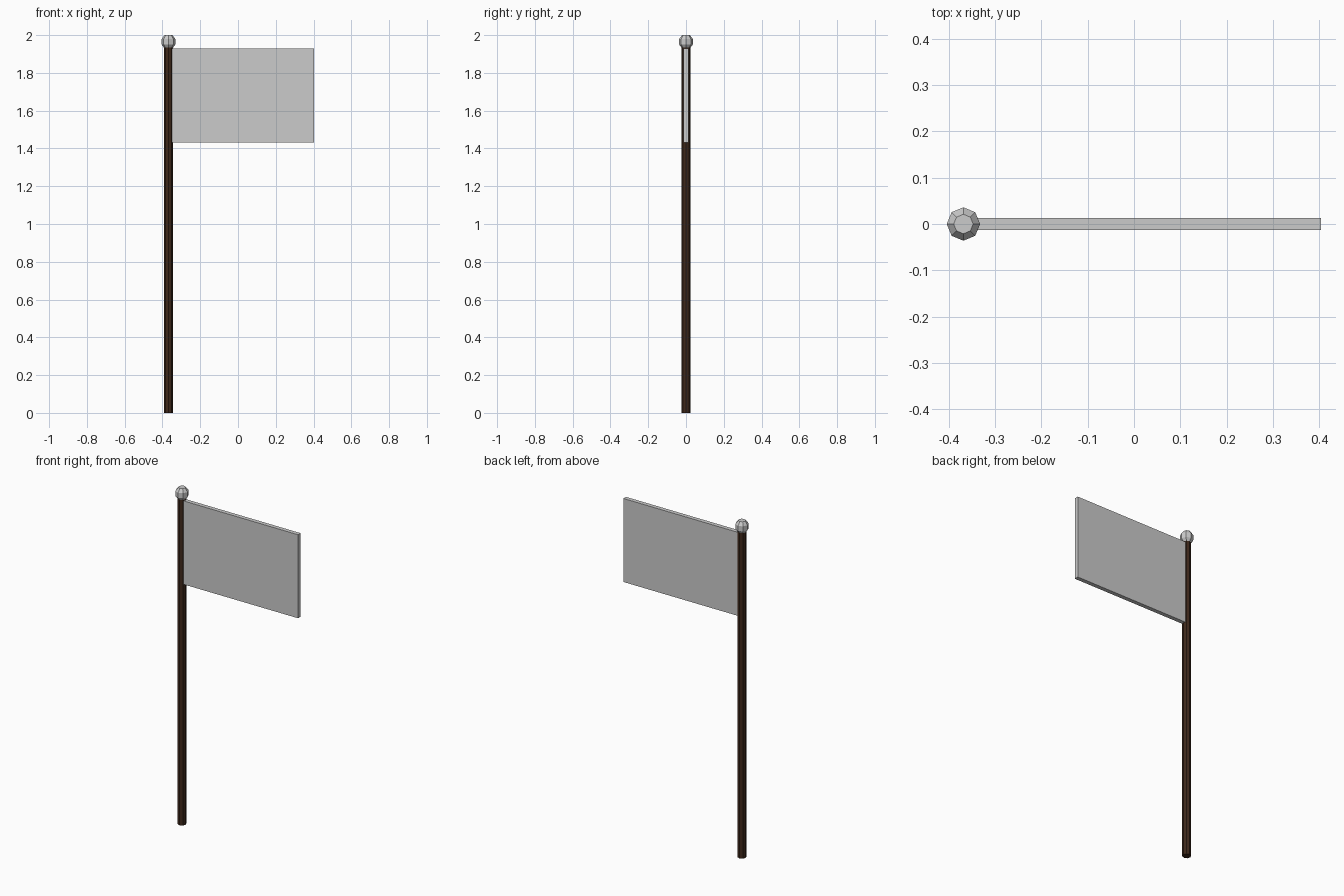
import bpy, bmesh, math

if "Cube" in bpy.data.objects:
    bpy.data.objects.remove(bpy.data.objects["Cube"])

POLE_X = -0.368


def material(name, rgb):
    m = bpy.data.materials.new(name)
    m.diffuse_color = (*rgb, 1)
    m.use_nodes = True
    m.node_tree.nodes["Principled BSDF"].inputs["Base Color"].default_value = m.diffuse_color
    return m


def finish(name, bm, mat):
    bmesh.ops.recalc_face_normals(bm, faces=bm.faces)
    mesh = bpy.data.meshes.new(name)
    bm.to_mesh(mesh)
    bm.free()
    mesh.materials.append(mat)
    obj = bpy.data.objects.new(name, mesh)
    bpy.context.collection.objects.link(obj)
    return obj


def lathe(name, profile, mat, sides=8):
    """Capped solid of revolution from (radius, height) pairs."""
    bm = bmesh.new()
    rings = [[bm.verts.new((r * math.cos(i * math.tau / sides),
                            r * math.sin(i * math.tau / sides), z))
              for i in range(sides)] for r, z in profile]
    for a, b in zip(rings, rings[1:]):
        for i in range(sides):
            j = (i + 1) % sides
            bm.faces.new((a[i], a[j], b[j], b[i]))
    bm.faces.new(rings[0])
    bm.faces.new(rings[-1])
    obj = finish(name, bm, mat)
    obj.location.x = POLE_X
    return obj


wood = material("dark_wood", (0.05, 0.022, 0.011))
grey = material("light_grey", (0.6, 0.6, 0.6))

# Wooden pole
lathe("pole", [(0.024, 0), (0.024, 1.94)], wood)

# Faceted ball on top
lathe("finial", [(0.021, 1.93), (0.036, 1.95), (0.036, 1.98), (0.021, 2.0)], grey)

# Flat flag panel, its inner edge set into the pole
bm = bmesh.new()
bmesh.ops.create_cube(bm, size=1)
x0, x1, z0, z1 = POLE_X, 0.403, 1.432, 1.928
bmesh.ops.scale(bm, vec=(x1 - x0, 0.025, z1 - z0), verts=bm.verts)
bmesh.ops.translate(bm, vec=((x0 + x1) / 2, 0, (z0 + z1) / 2), verts=bm.verts)
finish("flag", bm, grey)
